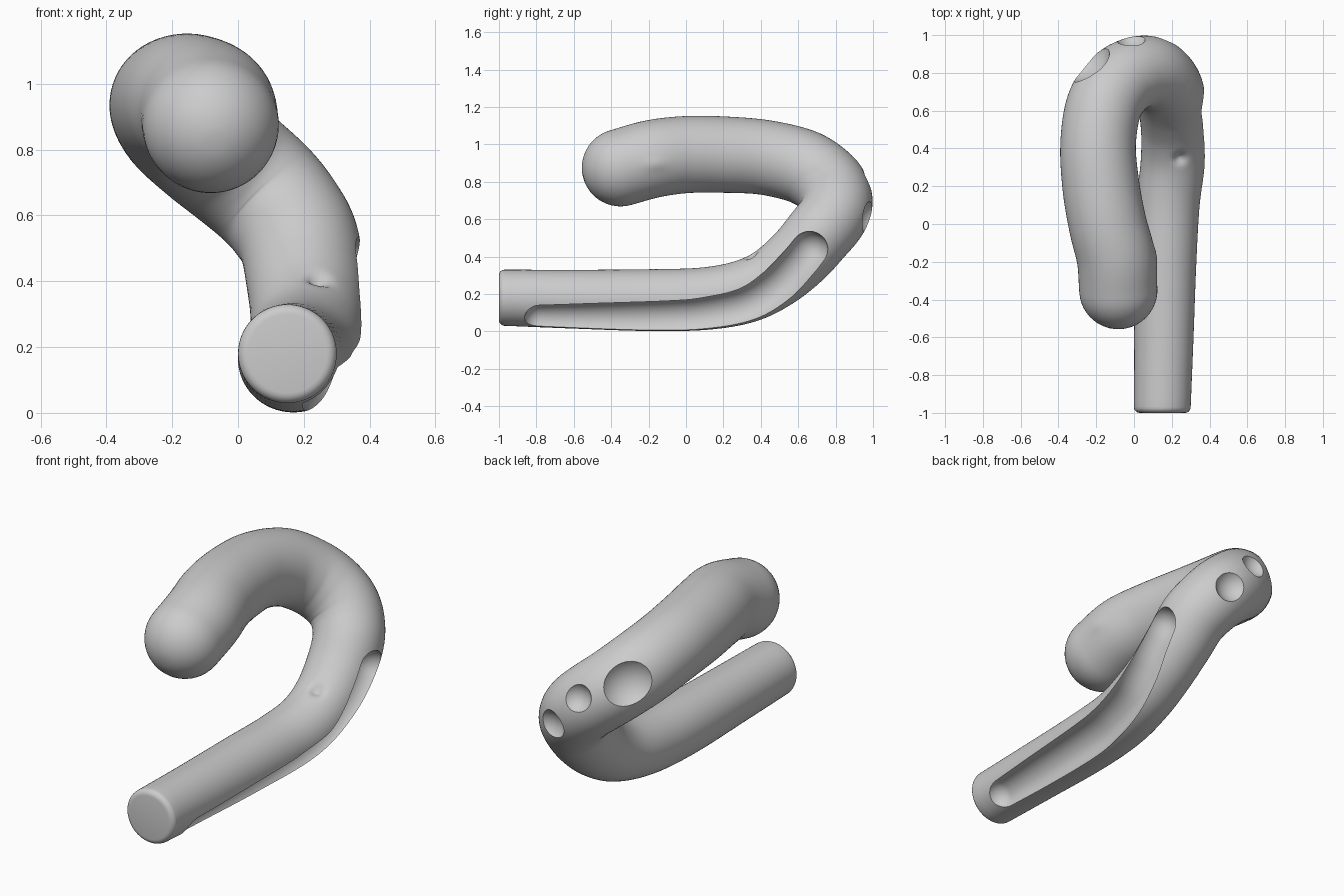
import bpy, bmesh, math
from mathutils import Vector

cube = bpy.data.objects.get("Cube")
if cube:
    bpy.data.objects.remove(cube, do_unlink=True)

grey = bpy.data.materials.new("plain grey")
grey.use_nodes = True
tone = (0.6, 0.6, 0.6, 1)
grey.diffuse_color = tone
grey.node_tree.nodes["Principled BSDF"].inputs["Base Color"].default_value = tone


def spline(keys, steps):
    """Smooth (x, y, z, radius) path through the keys."""
    pts = [Vector(k) for k in keys]
    pts = [2 * pts[0] - pts[1]] + pts + [2 * pts[-1] - pts[-2]]
    path = []
    for a, b, c, d in zip(pts, pts[1:], pts[2:], pts[3:]):
        for i in range(steps):
            t = i / steps
            path.append(0.5 * (2 * b + (c - a) * t + (2 * a - 5 * b + 4 * c - d) * t ** 2
                               + (3 * b - a - 3 * c + d) * t ** 3))
    return path + [pts[-2]]


def dome(path, at_end, count=12):
    """Rings that close one end of a path with a hemisphere."""
    end, near = (path[-1], path[-2]) if at_end else (path[0], path[1])
    out = (end.xyz - near.xyz).normalized()
    rings = []
    for i in range(1, count):
        a = i / count * math.pi / 2
        rings.append(Vector((*(end.xyz + out * end.w * math.sin(a)), end.w * math.cos(a))))
    return path + rings if at_end else rings[::-1] + path


def sweep(name, path, sides):
    """Tube of round rings along a path, capped at both ends."""
    bm = bmesh.new()
    rings, normal = [], Vector((0, 0, 1))
    for i, p in enumerate(path):
        ahead, behind = path[min(i + 1, len(path) - 1)], path[max(i - 1, 0)]
        along = (ahead.xyz - behind.xyz).normalized()
        normal = (normal - along * normal.dot(along)).normalized()
        side = along.cross(normal)
        angles = [2 * math.pi * k / sides for k in range(sides)]
        rings.append([bm.verts.new(p.xyz + p.w * (normal * math.cos(a) + side * math.sin(a)))
                      for a in angles])
    for r, s in zip(rings, rings[1:]):
        for k in range(sides):
            j = (k + 1) % sides
            bm.faces.new((r[k], r[j], s[j], s[k]))
    bm.faces.new(rings[0])
    bm.faces.new(rings[-1])
    bmesh.ops.recalc_face_normals(bm, faces=bm.faces)
    mesh = bpy.data.meshes.new(name)
    bm.to_mesh(mesh)
    bm.free()
    mesh.materials.append(grey)
    obj = bpy.data.objects.new(name, mesh)
    bpy.context.collection.objects.link(obj)
    return obj


def push(obj, center, sizes, offset):
    """Soft bump or dent around a point."""
    for v in obj.data.vertices:
        d = v.co - Vector(center)
        fall = math.exp(-sum((d[i] / sizes[i]) ** 2 for i in range(3)))
        v.co += Vector(offset) * fall


def carve(obj, cutter):
    """Subtract a cutter, then discard it."""
    cutter.hide_render = True
    mod = obj.modifiers.new("carve", 'BOOLEAN')
    mod.operation, mod.solver, mod.object = 'DIFFERENCE', 'EXACT', cutter
    bpy.ops.object.select_all(action='DESELECT')
    bpy.context.view_layer.objects.active = obj
    obj.select_set(True)
    bpy.ops.object.modifier_apply(modifier=mod.name)
    bpy.data.objects.remove(cutter, do_unlink=True)


# Hooked body: straight shaft, bend, and thick upper arm
body = spline([
    (.15, -.97, .18, .15), (.158, -.6, .172, .157), (.165, -.2, .167, .165),
    (.18, .1, .175, .167), (.205, .32, .215, .17), (.21, .48, .295, .172),
    (.203, .61, .405, .178), (.185, .71, .52, .183), (.14, .775, .6, .186),
    (.08, .805, .67, .19), (0, .795, .74, .193), (-.085, .74, .81, .196),
    (-.16, .62, .882, .2), (-.19, .42, .93, .2), (-.175, .2, .945, .204),
    (-.14, 0, .945, .206), (-.095, -.18, .922, .208), (-.083, -.35, .875, .207)], 8)
shaft_end = [Vector((.15, -1 + .03 * (1 - math.cos(a)), .18, .12 + .03 * math.sin(a)))
             for a in (0, .35, .7, 1.05, 1.3)]
hook = sweep("hooked_handle", dome(shaft_end + body, True), 64)

# Small soft bump on the arm and dent on the shaft
push(hook, (.13, -.15, .89), (.03, .06, .03), (.014, 0, 0))
push(hook, (.245, .35, .4), (.028, .028, .04), (-.01, .01, -.03))

# Long groove along the lower side of the shaft
groove = spline([
    (.275, -.78, .06, .085), (.285, -.5, .058, .097), (.294, -.1, .066, .105),
    (.308, .1, .083, .105), (.335, .32, .135, .105), (.355, .48, .235, .105),
    (.37, .6, .36, .102), (.368, .66, .435, .1)], 10)
carve(hook, sweep("groove_cutter", dome(dome(groove, True), False), 48))

# Three round finger dimples on the back of the bend
dimples = [((-.225, .82, .89), (-.13, .69, .85), .17, .1),
           ((-.015, .965, .8), (-.01, .79, .745), .09, .045),
           ((.15, .955, .61), (.12, .785, .63), .105, .055)]
for spot, core, radius, gap in dimples:
    out = (Vector(spot) - Vector(core)).normalized()
    bpy.ops.mesh.primitive_uv_sphere_add(segments=48, ring_count=24, radius=radius,
                                         location=Vector(core) + out * (.194 + gap))
    cutter = bpy.context.object
    cutter.data.materials.append(grey)
    carve(hook, cutter)

bpy.ops.object.select_all(action='DESELECT')
bpy.context.view_layer.objects.active = hook
hook.select_set(True)
bpy.ops.object.shade_smooth_by_angle(angle=math.radians(35))
